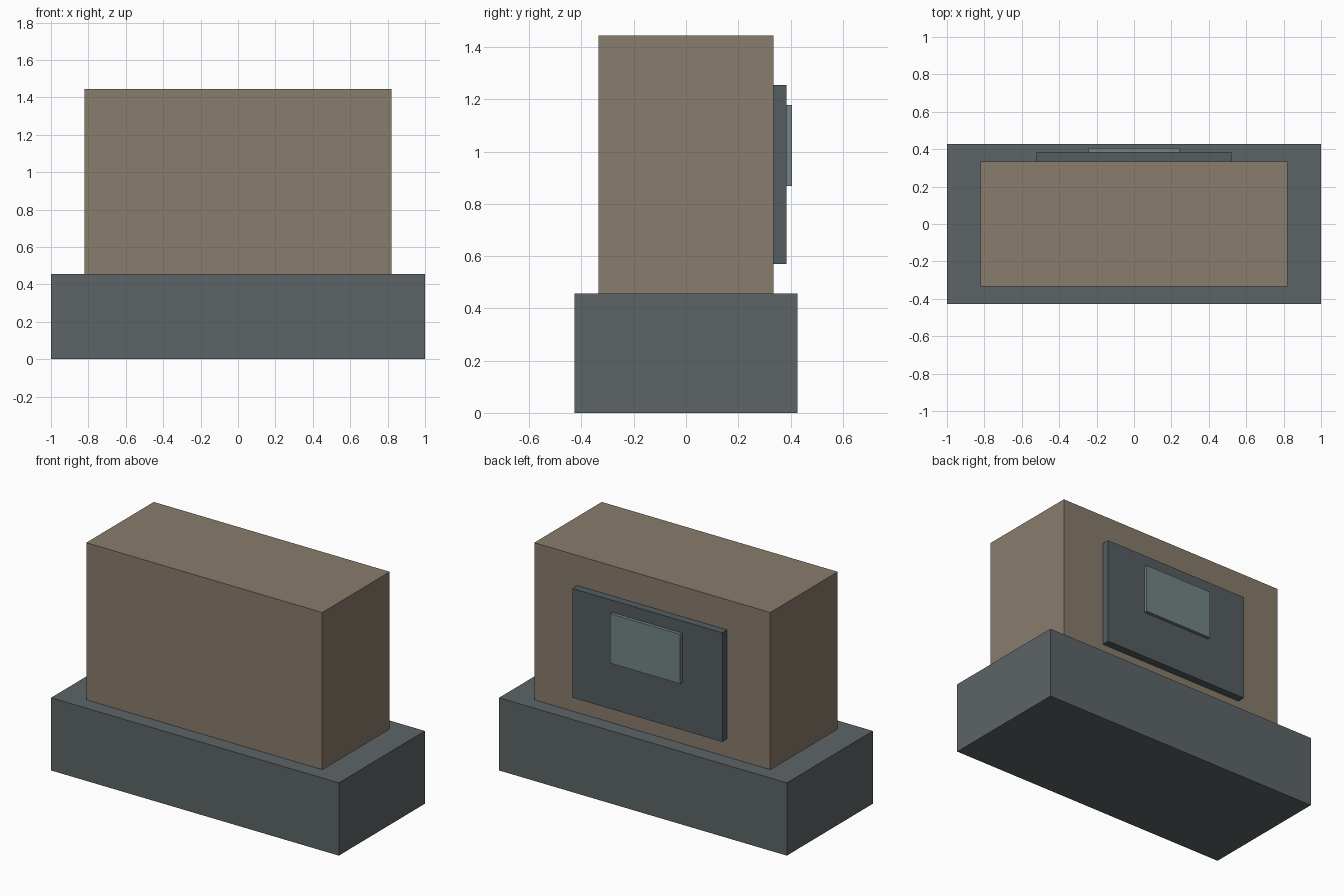
import bpy

if "Cube" in bpy.data.objects:
    bpy.data.objects.remove(bpy.data.objects["Cube"])


def material(name, rgb):
    mat = bpy.data.materials.new(name)
    mat.diffuse_color = (*rgb, 1.0)
    mat.use_nodes = True
    mat.node_tree.nodes["Principled BSDF"].inputs["Base Color"].default_value = mat.diffuse_color
    return mat


def box(name, half_x, y0, y1, z0, z1, mat):
    """Box centred on x = 0, spanning y0..y1 and z0..z1."""
    bpy.ops.mesh.primitive_cube_add(size=1, location=(0, (y0 + y1) / 2, (z0 + z1) / 2))
    obj = bpy.context.object
    obj.name = name
    obj.scale = (2 * half_x, y1 - y0, z1 - z0)
    bpy.ops.object.transform_apply(location=False, rotation=False, scale=True)
    obj.data.materials.append(mat)
    return obj


slate = material("slate", (0.11, 0.13, 0.135))
tan = material("tan", (0.25, 0.20, 0.15))
dark = material("dark_slate", (0.09, 0.11, 0.12))
glass = material("grey_green", (0.17, 0.23, 0.23))

# Plinth and main block
box("base", 1.0, -0.427, 0.427, 0.0, 0.457, slate)
box("body", 0.82, -0.335, 0.335, 0.457, 1.444, tan)

# Layered panel on the back face
box("back_panel", 0.521, 0.335, 0.384, 0.57, 1.255, dark)
box("panel_screen", 0.243, 0.384, 0.405, 0.868, 1.179, glass)
